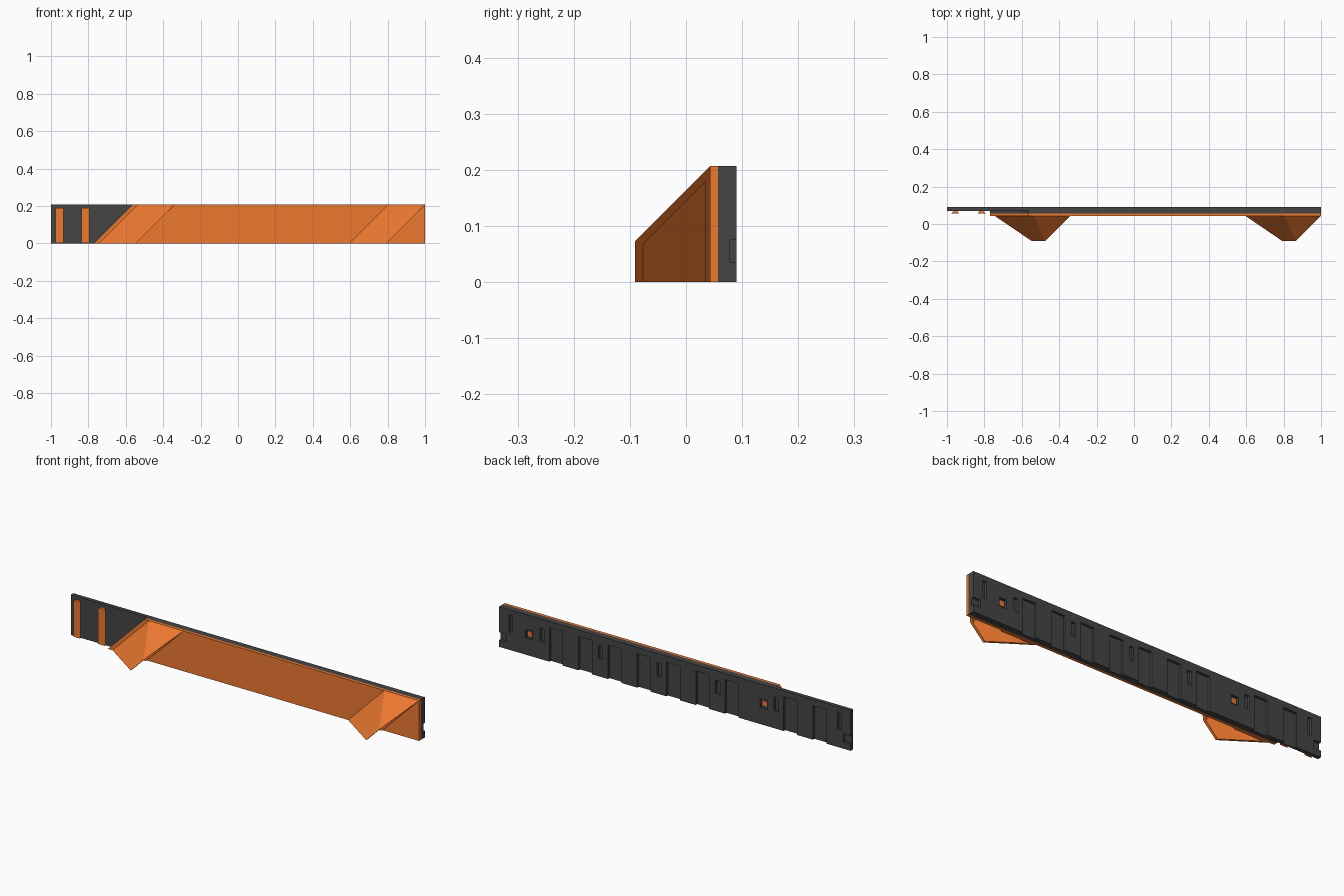
import bpy, bmesh
from math import radians

if "Cube" in bpy.data.objects:
    bpy.data.objects.remove(bpy.data.objects["Cube"])

H = 0.207          # overall height
PLATE_Y = 0.043    # front of the orange plate
BACK_Y = 0.09


def material(name, col):
    m = bpy.data.materials.new(name)
    m.diffuse_color = col
    m.use_nodes = True
    m.node_tree.nodes["Principled BSDF"].inputs["Base Color"].default_value = m.diffuse_color
    return m


orange = material("orange", (0.85, 0.19, 0.03, 1))
grey = material("dark_grey", (0.06, 0.06, 0.06, 1))


def mesh_object(name, bm, mat):
    bmesh.ops.recalc_face_normals(bm, faces=bm.faces)
    me = bpy.data.meshes.new(name)
    bm.to_mesh(me)
    bm.free()
    ob = bpy.data.objects.new(name, me)
    bpy.context.collection.objects.link(ob)
    me.materials.append(mat)
    return ob


def add_prism(bm, pts, depth):
    """Extrude a closed loop of 3D points along a vector."""
    f = bm.faces.new([bm.verts.new(p) for p in pts])
    new = bmesh.ops.extrude_face_region(bm, geom=[f])["geom"]
    bmesh.ops.translate(bm, vec=depth, verts=[v for v in new if isinstance(v, bmesh.types.BMVert)])


def xz_prism(name, pts, y0, y1, mat):
    bm = bmesh.new()
    add_prism(bm, [(x, y0, z) for x, z in pts], (0, y1 - y0, 0))
    return mesh_object(name, bm, mat)


def add_box(bm, x0, x1, y0, y1, z0, z1):
    add_prism(bm, [(x0, y0, z0), (x1, y0, z0), (x1, y0, z1), (x0, y0, z1)], (0, y1 - y0, 0))


# Grey backing board with a raised lap that ends on a diagonal
diagonal = [(-0.77, 0), (1, 0), (1, H), (-0.77 + H, H)]
board = xz_prism("backing_board", [(-1, 0), (1, 0), (1, H), (-1, H)], 0.07, BACK_Y, grey)
xz_prism("raised_lap", diagonal, 0.057, 0.07, grey)

# Recesses in the back of the board
bm = bmesh.new()
y0, y1 = 0.078, 0.1
for k in range(-5, 5):
    if k == -3:
        continue
    x = k / 6 + 0.01
    add_box(bm, x - 0.038, x + 0.038, y0, y1, -0.01, 0.175)     # hanging slots
for k in (-4, -2, 0, 2, 4):
    x = k / 6 + 0.09
    add_box(bm, x - 0.012, x + 0.012, y0, y1, 0.09, 0.16)       # short key slots
for s in (-1, 1):
    add_box(bm, s * 0.96, s * 1.01, y0, y1, 0.035, 0.075)       # end notches
    add_box(bm, s * 0.925, s * 0.945, y0, y1, 0.09, 0.18)       # end key slots
for x in (-0.505, 0.83):
    add_box(bm, x - 0.02, x + 0.02, y0, y1, 0.085, 0.13)        # screw pockets
cutter = mesh_object("slot_cutter", bm, grey)
cutter.hide_render = True
mod = board.modifiers.new("slots", 'BOOLEAN')
mod.object, mod.operation, mod.solver = cutter, 'DIFFERENCE', 'EXACT'
bpy.context.view_layer.objects.active = board
bpy.ops.object.modifier_apply(modifier=mod.name)
bpy.data.objects.remove(cutter)

# Orange front plate
xz_prism("front_plate", diagonal, PLATE_Y, 0.057, orange)

# Dovetail strips on the exposed end of the board
for i, x in enumerate((-0.955, -0.815)):
    bm = bmesh.new()
    add_prism(bm, [(x - 0.021, 0.056, 0.003), (x + 0.021, 0.056, 0.003),
                   (x + 0.009, 0.07, 0.003), (x - 0.009, 0.07, 0.003)], (0, 0, 0.187))
    mesh_object(f"dovetail_strip_{i + 1}", bm, orange)

# Slanted buttresses: thin shells, open below and on the right
W, TIP, KNEE = 0.197, -0.091, 0.073
IN_Y, IN_TIP, DROP = 0.035, -0.077, 0.02


def buttress(name, x0):
    slope = W / (PLATE_Y - TIP)

    def on_right(y, z):
        return (x0 + z, y, z)

    def on_left(y, z, tip):
        return (x0 + z - (y - tip) * slope, y, z)

    top_in = IN_Y - TIP + KNEE - DROP
    knee_in = IN_TIP - TIP + KNEE - DROP
    pts = {
        "A": on_right(PLATE_Y, 0), "B": on_right(TIP, 0), "C": on_right(TIP, KNEE),
        "D": on_right(PLATE_Y, H), "E": on_left(PLATE_Y, 0, TIP), "F": on_left(PLATE_Y, H, TIP),
        "a": on_right(IN_Y, 0), "b": on_right(IN_TIP, 0), "c": on_right(IN_TIP, knee_in),
        "d": on_right(IN_Y, top_in), "e": on_left(IN_Y, 0, IN_TIP), "f": on_left(IN_Y, top_in, IN_TIP),
    }
    bm = bmesh.new()
    v = {k: bm.verts.new(p) for k, p in pts.items()}
    for loop in ("EBCF", "FCD", "AEFD", "ebcf", "fcd", "aefd",
                 "BCcb", "CDdc", "DAad", "EBbe", "AEea"):
        bm.faces.new([v[k] for k in loop])
    return mesh_object(name, bm, orange)


buttress("left_buttress", -0.547)
buttress("right_buttress", 0.793)

# Screw bosses seen through the back
for name, x in (("left_screw", -0.505), ("right_screw", 0.83)):
    bm = bmesh.new()
    add_box(bm, x - 0.012, x + 0.012, 0.07, 0.082, 0.095, 0.12)
    mesh_object(name, bm, orange)
